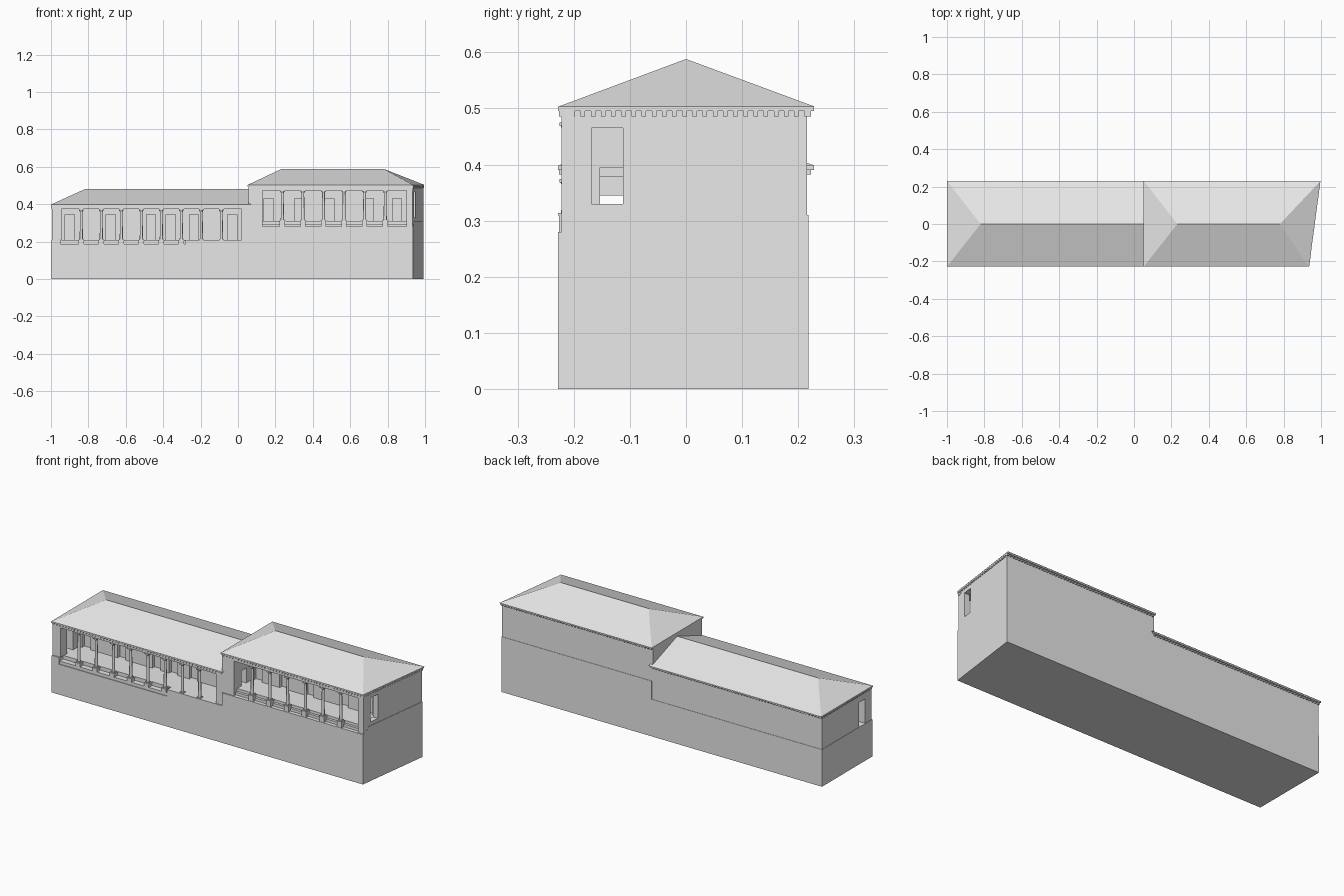
import bpy, bmesh

if "Cube" in bpy.data.objects:
    bpy.data.objects.remove(bpy.data.objects["Cube"])

stone = bpy.data.materials.new("pale_stone")
stone.use_nodes = True
GREY = (0.8, 0.8, 0.8, 1)
stone.diffuse_color = GREY
stone.node_tree.nodes["Principled BSDF"].inputs["Base Color"].default_value = GREY

FRONT, BACK, INNER = -0.228, 0.218, -0.06
COL_Y = -0.212


def finish(name, bm):
    bmesh.ops.recalc_face_normals(bm, faces=bm.faces)
    mesh = bpy.data.meshes.new(name)
    bm.to_mesh(mesh)
    bm.free()
    mesh.materials.append(stone)
    obj = bpy.data.objects.new(name, mesh)
    bpy.context.collection.objects.link(obj)
    return obj


def add_prism(bm, outline, z0, z1):
    low = [bm.verts.new((x, y, z0)) for x, y in outline]
    high = [bm.verts.new((x, y, z1)) for x, y in outline]
    bm.faces.new(low)
    bm.faces.new(high)
    n = len(outline)
    for i in range(n):
        j = (i + 1) % n
        bm.faces.new((low[i], low[j], high[j], high[i]))


def skew_x(y):
    """Position of the slanted right-hand end at depth y."""
    return 0.935 + (y - FRONT) * 0.13


def rect(x0, x1, y0, y1):
    return [(x0, y0), (x1, y0), (x1, y1), (x0, y1)]


def skew_rect(x0, y0, y1, inset=0.0):
    return [(x0, y0), (skew_x(y0) - inset, y0), (skew_x(y1) - inset, y1), (x0, y1)]


def block(name, outline, z0, z1):
    bm = bmesh.new()
    add_prism(bm, outline, z0, z1)
    return finish(name, bm)


def pierced_wall(name, section, start, end, z0, z1, holes):
    """Wall running from start to end; section(a, b) gives its plan between a and b."""
    bm = bmesh.new()
    at = start
    for a, b, sill, head in holes:
        add_prism(bm, section(at, a), z0, z1)
        if sill > z0:
            add_prism(bm, section(a, b), z0, sill)
        add_prism(bm, section(a, b), head, z1)
        at = b
    add_prism(bm, section(at, end), z0, z1)
    return finish(name, bm)


def hip_roof(name, corners, ridge, z_eave, z_ridge):
    bm = bmesh.new()
    c = [bm.verts.new((x, y, z_eave)) for x, y in corners]
    r = [bm.verts.new((x, 0, z_ridge)) for x in ridge]
    for f in ((c[0], c[1], r[1], r[0]), (c[2], c[3], r[0], r[1]),
              (c[1], c[2], r[1]), (c[3], c[0], r[0]), c[::-1]):
        bm.faces.new(f)
    finish(name, bm)


def dentils(name, start, end, z0, z1):
    bm = bmesh.new()
    (xa, ya), (xb, yb) = start, end
    n = int(max(abs(xb - xa), abs(yb - ya)) / 0.018)
    for i in range(n + 1):
        x, y = xa + (xb - xa) * i / n, ya + (yb - ya) * i / n
        add_prism(bm, rect(x - 0.004, x + 0.004, y - 0.004, y + 0.004), z0, z1)
    finish(name, bm)


def column(name, x, z0, z1, pedestal):
    bm = bmesh.new()

    def square(half, a, b):
        add_prism(bm, rect(x - half, x + half, COL_Y - half, COL_Y + half), a, b)

    if pedestal:
        square(0.014, z0, z0 + pedestal)
        square(0.016, z0 + pedestal - 0.005, z0 + pedestal)
    foot = z0 + pedestal
    square(0.011, foot, foot + 0.005)
    square(0.013, z1 - 0.006, z1)
    # tapered shaft and spreading capital
    rings = ((foot + 0.005, 0.0085), (z1 - 0.016, 0.007), (z1 - 0.006, 0.0115))
    for (za, ra), (zb, rb) in zip(rings, rings[1:]):
        res = bmesh.ops.create_cone(bm, cap_ends=True, segments=12,
                                    radius1=ra, radius2=rb, depth=zb - za)
        bmesh.ops.translate(bm, verts=res["verts"], vec=(x, COL_Y, (za + zb) / 2))
    obj = finish(name, bm)
    bpy.context.view_layer.objects.active = obj
    obj.select_set(True)
    bpy.ops.object.shade_smooth_by_angle()
    obj.select_set(False)


# Podium of the low wing, with front steps
block("low_podium", rect(-0.997, 0.06, FRONT, BACK), 0, 0.17)
block("low_podium_end", rect(-0.997, -0.95, FRONT, BACK), 0.17, 0.208)
block("low_podium_right", rect(-0.28, 0.06, FRONT, BACK), 0.17, 0.208)
block("low_step", rect(-0.95, -0.28, -0.224, BACK), 0.17, 0.187)
block("low_floor", rect(-0.95, -0.28, -0.195, BACK), 0.187, 0.208)

# Podium of the tall wing, with front steps
block("tall_podium", skew_rect(0.06, FRONT, BACK), 0, 0.28)
block("tall_step", skew_rect(0.06, -0.207, BACK), 0.28, 0.295)
block("tall_floor", skew_rect(0.06, -0.193, BACK), 0.295, 0.31)

# Closed rear halls
block("low_hall", rect(-0.995, 0.06, INNER + 0.02, BACK - 0.002), 0.208, 0.39)
block("tall_hall", skew_rect(0.06, INNER + 0.02, BACK - 0.002, 0.002), 0.31, 0.495)


# Inner porch walls with door recesses
def inner(a, b):
    return rect(a, b, INNER, INNER + 0.02)


def doors(centres, sill, head):
    return [(c - 0.025, c + 0.025, sill, head) for c in centres]


pierced_wall("low_inner_wall", inner, -0.99, 0.06, 0.208, 0.39,
             doors((-0.9, -0.68, -0.465, -0.36, -0.235, -0.03), 0.208, 0.345))
pierced_wall("tall_inner_wall", inner, 0.06, 0.94, 0.31, 0.495,
             doors((0.165, 0.326, 0.487, 0.7, 0.85), 0.31, 0.43))

# Porch end walls, each with an opening
pierced_wall("low_end_wall", lambda a, b: rect(-0.995, -0.945, a, b),
             -0.222, INNER + 0.02, 0.208, 0.39, [(-0.168, -0.112, 0.208, 0.345)])
pierced_wall("middle_wall", lambda a, b: rect(0.06, 0.13, a, b),
             -0.222, INNER + 0.02, 0.28, 0.495, [(-0.153, -0.112, 0.31, 0.395)])
pierced_wall("tall_end_wall",
             lambda a, b: [(skew_x(a) - 0.035, a), (skew_x(a) - 0.002, a),
                           (skew_x(b) - 0.002, b), (skew_x(b) - 0.035, b)],
             -0.222, INNER + 0.02, 0.28, 0.495, [(-0.168, -0.112, 0.33, 0.465)])
block("low_right_pier", rect(0.02, 0.06, -0.222, -0.19), 0.208, 0.39)
block("middle_back_wall", rect(0.055, 0.07, -0.222, BACK - 0.002), 0.4, 0.495)

# Beams and porch ceilings
block("low_beam", rect(-0.997, 0.06, -0.222, -0.2), 0.373, 0.39)
block("low_ceiling", rect(-0.99, 0.06, -0.21, INNER + 0.03), 0.378, 0.39)
block("tall_beam", skew_rect(0.058, -0.222, -0.2), 0.474, 0.495)
block("tall_ceiling", skew_rect(0.06, -0.21, INNER + 0.03, 0.005), 0.48, 0.495)

# Columns
for i in range(8):
    x = -0.838 + i * 0.107
    raised = x < -0.28
    column(f"low_column_{i + 1}", x, 0.187 if raised else 0.208, 0.374,
           0.021 if raised else 0)
for i in range(6):
    column(f"tall_column_{i + 1}", 0.237 + i * 0.11, 0.28, 0.475, 0.034)

# Cornices with dentils
block("low_cornice", rect(-1.0, 0.06, -0.228, 0.228), 0.39, 0.398)
block("tall_cornice", skew_rect(0.052, -0.228, 0.228, -0.001), 0.495, 0.503)
for side, y in (("front", -0.222), ("back", 0.219)):
    dentils(f"low_{side}_dentils", (-0.99, y), (0.05, y), 0.382, 0.39)
    dentils(f"tall_{side}_dentils", (0.065, y), (skew_x(y) - 0.004, y), 0.486, 0.495)
dentils("low_end_dentils", (-0.995, -0.22), (-0.995, 0.215), 0.382, 0.39)
dentils("tall_end_dentils", (skew_x(-0.22) - 0.002, -0.22),
        (skew_x(0.215) - 0.002, 0.215), 0.486, 0.495)

# Hipped roofs
hip_roof("low_roof", rect(-1.0, 0.07, -0.228, 0.23), (-0.82, 0.07), 0.398, 0.48)
hip_roof("tall_roof", [(0.052, -0.228), (0.936, -0.228), (0.997, 0.23), (0.052, 0.23)],
         (0.232, 0.78), 0.503, 0.588)
